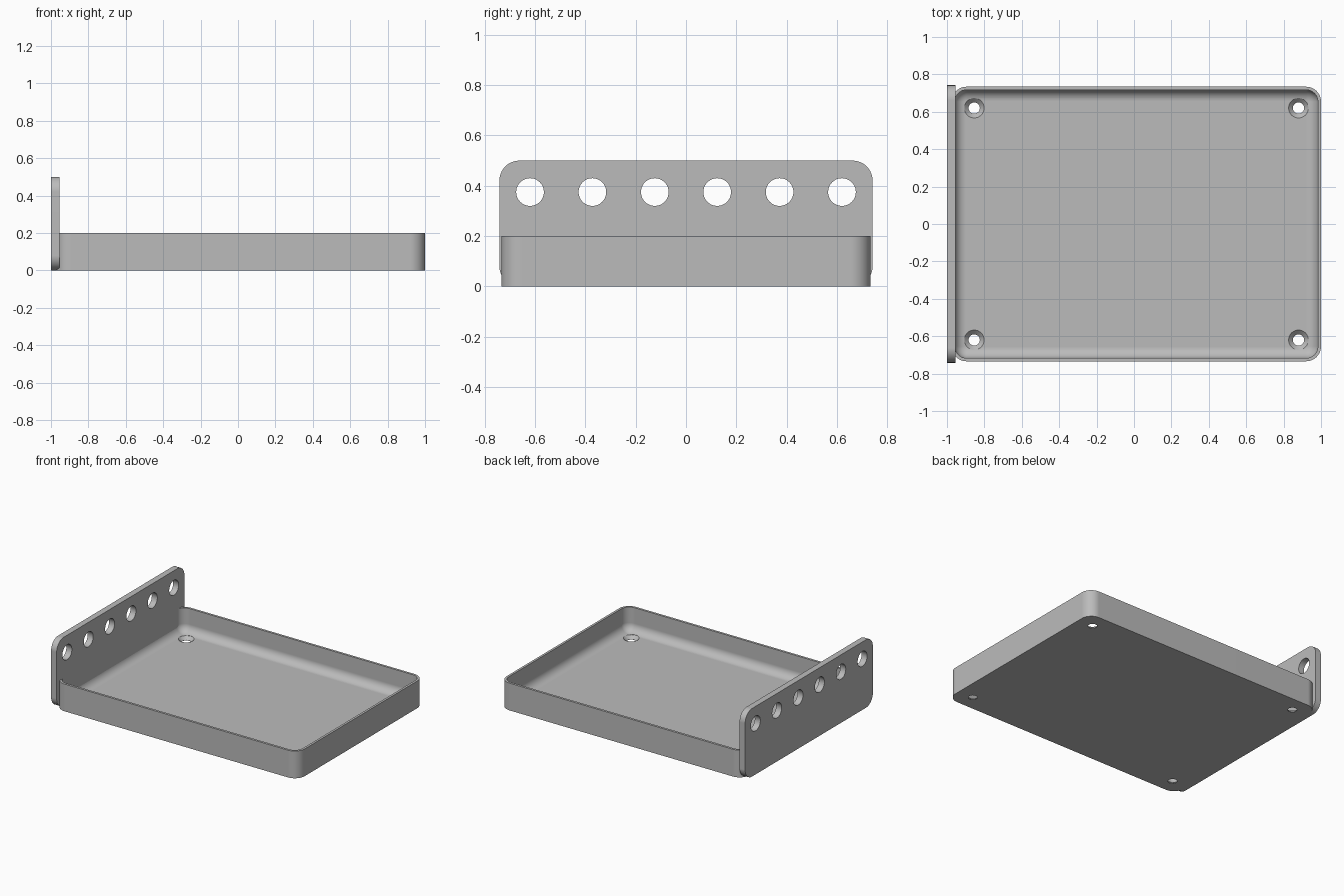
import bpy, bmesh
from math import sin, cos, pi
from mathutils import Matrix, Vector

cube = bpy.data.objects.get("Cube")
if cube:
    bpy.data.objects.remove(cube, do_unlink=True)

grey = bpy.data.materials.new("plain grey")
grey.use_nodes = True
COLOR = (0.5, 0.5, 0.5, 1)
grey.diffuse_color = COLOR
grey.node_tree.nodes["Principled BSDF"].inputs["Base Color"].default_value = COLOR


def rounded_rect(hx, hy, r, z, seg=12):
    """Points of a rounded rectangle, counter-clockwise."""
    pts = []
    for q, (sx, sy) in enumerate([(1, 1), (-1, 1), (-1, -1), (1, -1)]):
        for i in range(seg + 1):
            a = (q + i / seg) * pi / 2
            pts.append((sx * (hx - r) + r * cos(a), sy * (hy - r) + r * sin(a), z))
    return pts


def circle(r, z, seg=48):
    return [(r * cos(2 * pi * i / seg), r * sin(2 * pi * i / seg), z) for i in range(seg)]


def loft(name, rings, matrix):
    """Skin a stack of matching rings and cap both ends."""
    bm = bmesh.new()
    loops = [[bm.verts.new(p) for p in ring] for ring in rings]
    n = len(loops[0])
    for a, b in zip(loops, loops[1:]):
        for i in range(n):
            j = (i + 1) % n
            bm.faces.new((a[i], a[j], b[j], b[i]))
    bm.faces.new(loops[0][::-1])
    bm.faces.new(loops[-1])
    bmesh.ops.recalc_face_normals(bm, faces=bm.faces)
    mesh = bpy.data.meshes.new(name)
    bm.to_mesh(mesh)
    bm.free()
    mesh.transform(matrix)
    mesh.materials.append(grey)
    obj = bpy.data.objects.new(name, mesh)
    bpy.context.collection.objects.link(obj)
    return obj


def cut_and_finish(obj, cutters):
    """Subtract the cutters, then smooth the curved faces."""
    bpy.ops.object.select_all(action="DESELECT")
    obj.select_set(True)
    bpy.context.view_layer.objects.active = obj
    for cutter in cutters:
        mod = obj.modifiers.new("hole", "BOOLEAN")
        mod.operation, mod.solver, mod.object = "DIFFERENCE", "EXACT", cutter
        bpy.ops.object.modifier_apply(modifier=mod.name)
        bpy.data.objects.remove(cutter, do_unlink=True)
    bpy.ops.object.shade_smooth_by_angle(angle=pi / 6)
    mod = obj.modifiers.new("flat_face_normals", "WEIGHTED_NORMAL")
    mod.keep_sharp = True


# Tray: outer wall, thin rim, and a floor blended into the walls
HX, HY, HEIGHT, CORNER = 0.9875, 0.734, 0.2, 0.08
WALL, FLOOR, FILLET = 0.017, 0.025, 0.06
CENTRE_X = 1 - HX
rings = [rounded_rect(HX, HY, CORNER, 0), rounded_rect(HX, HY, CORNER, HEIGHT)]
rings.append(rounded_rect(HX - WALL, HY - WALL, CORNER - WALL, HEIGHT))
STEPS = 12
for i in range(STEPS + 1):
    a = i / STEPS * pi / 2
    inset = WALL + FILLET * (1 - cos(a))
    rings.append(rounded_rect(HX - inset, HY - inset, CORNER - inset,
                              FLOOR + FILLET * (1 - sin(a))))
tray = loft("tray", rings, Matrix.Translation((CENTRE_X, 0, 0)))

# Countersunk screw holes in the tray corners
screw_cutters = []
for sx in (-1, 1):
    for sy in (-1, 1):
        profile = [(0.03, -0.05), (0.03, 0.002), (0.053, FLOOR), (0.053, 0.15)]
        place = Matrix.Translation((CENTRE_X + sx * 0.867, sy * 0.62, 0))
        screw_cutters.append(loft("screw_cutter", [circle(r, z) for r, z in profile], place))
cut_and_finish(tray, screw_cutters)

# Upright end plate with a row of round holes; its local z runs along x
THICK, TALL = 0.045, 0.5
upright = Matrix.Translation((-1, 0, TALL / 2)) @ Matrix(
    ((0, 0, 1, 0), (1, 0, 0, 0), (0, 1, 0, 0), (0, 0, 0, 1)))
plate = loft("end_plate", [rounded_rect(0.742, TALL / 2, 0.08, z) for z in (0, THICK)], upright)
hole_cutters = []
for i in range(6):
    place = upright @ Matrix.Translation(Vector(((i - 2.5) * 0.248, 0.125, 0)))
    hole_cutters.append(loft("hole_cutter", [circle(0.055, -0.1), circle(0.055, 0.1)], place))
cut_and_finish(plate, hole_cutters)
